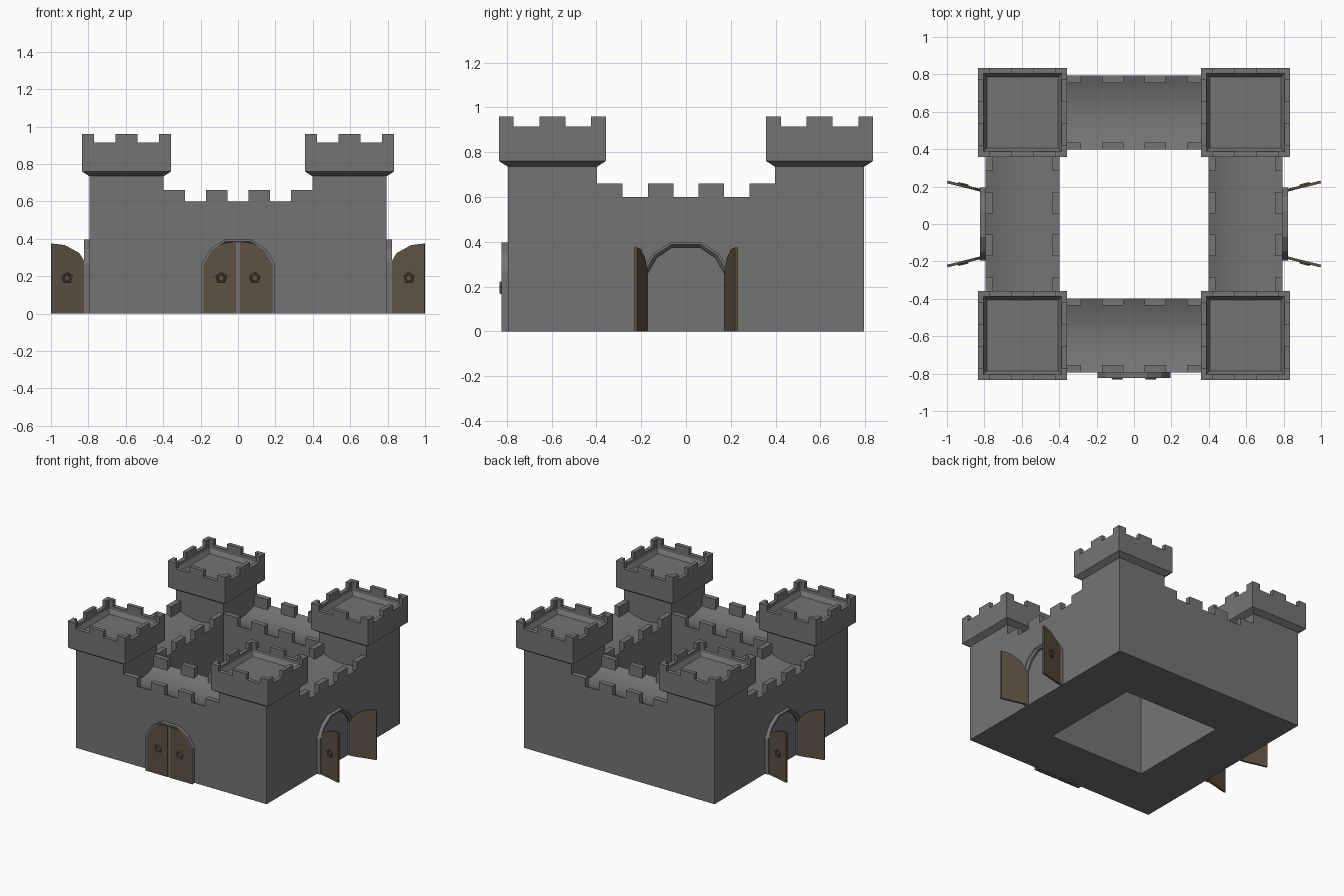
import bpy, bmesh
from math import radians, sin, cos, pi
from mathutils import Matrix, Vector

if "Cube" in bpy.data.objects:
    bpy.data.objects.remove(bpy.data.objects["Cube"])

OUT, INN, WALL_Z = 0.795, 0.397, 0.60


def material(name, *rgb):
    m = bpy.data.materials.new(name)
    m.diffuse_color = (*rgb, 1)
    m.use_nodes = True
    m.node_tree.nodes["Principled BSDF"].inputs["Base Color"].default_value = m.diffuse_color
    return m


wood = material("door_wood", 0.11, 0.085, 0.055)
stone = material("dark_stone", 0.175, 0.175, 0.175)


def finish(bm, name, mat=stone, smooth=False):
    bmesh.ops.recalc_face_normals(bm, faces=bm.faces)
    for f in bm.faces:
        f.smooth = smooth
    me = bpy.data.meshes.new(name)
    bm.to_mesh(me)
    bm.free()
    ob = bpy.data.objects.new(name, me)
    bpy.context.collection.objects.link(ob)
    me.materials.append(mat)
    return ob


def box(bm, x0, x1, y0, y1, z0, z1, m=Matrix()):
    t = Matrix.Translation(((x0 + x1) / 2, (y0 + y1) / 2, (z0 + z1) / 2))
    s = Matrix.Diagonal((abs(x1 - x0), abs(y1 - y0), z1 - z0, 1))
    bmesh.ops.create_cube(bm, size=1, matrix=m @ t @ s)


def skin(bm, rows, wrap=True):
    """Join successive point rows with quads; wrap closes each row."""
    vs = [[bm.verts.new(p) for p in r] for r in rows]
    for a, b in zip(vs, vs[1:]):
        n = len(a)
        for i in range(n if wrap else n - 1):
            j = (i + 1) % n
            bm.faces.new((a[i], a[j], b[j], b[i]))
    return vs


def square(h, z, c=(0, 0)):
    return [(c[0] + sx * h, c[1] + sy * h, z)
            for sx, sy in ((-1, -1), (1, -1), (1, 1), (-1, 1))]


def rot(k):
    return Matrix.Rotation(k * pi / 2, 4, 'Z')


# Curtain walls around an open courtyard, with smooth hollowed walkways
DIP, N = 0.05, 8
bm = bmesh.new()
skin(bm, [square(OUT, WALL_Z), square(OUT, 0), square(INN, 0), square(INN, WALL_Z)])
finish(bm, "curtain_walls")
bm = bmesh.new()
for k in range(4):
    arc = [(-OUT + (OUT - INN) * i / N, WALL_Z - DIP * (1 - (2 * i / N - 1) ** 2)) for i in range(N + 1)]
    rows = skin(bm, [[rot(k) @ Vector((x, y, z)) for y, z in arc] for x in (-INN, INN)], wrap=False)
    for r in rows:
        bm.faces.new([bm.verts.new(v.co) for v in r])
walk = finish(bm, "walkways", smooth=True)
# walkway faces must look upward
for p in walk.data.polygons:
    if p.normal.z < -0.1:
        p.flip()

# Wall merlons, outer and inner rows
bm = bmesh.new()
for k in range(4):
    for i in range(4):
        x = -0.3405 + i * 0.227
        for y in (-OUT, -INN - 0.04):
            box(bm, x - 0.057, x + 0.057, y, y + 0.04, WALL_Z - 0.02, 0.66, rot(k))
finish(bm, "wall_merlons")

# Corner towers with flared, crenellated tops
TC, H, T = 0.596, 0.238, 0.03
for sx, sy, name in ((-1, -1, "front_left"), (1, -1, "front_right"),
                     (-1, 1, "back_left"), (1, 1, "back_right")):
    bm = bmesh.new()
    c = (sx * TC, sy * TC)
    loops = [(0.199, WALL_Z), (0.199, 0.735), (H, 0.76), (H, 0.915),
             (H - T, 0.915), (H - T, 0.89), (0.19, 0.86)]
    rows = skin(bm, [square(h, z, c) for h, z in loops])
    bm.faces.new(rows[-1])
    for k in range(4):
        m = Matrix.Translation((*c, 0)) @ rot(k)
        box(bm, -0.058, 0.058, -H, -H + T, 0.915, 0.96, m)
        box(bm, -H, -H + 0.065, -H, -H + T, 0.915, 0.96, m)
        box(bm, -H, -H + T, -H + T, -H + 0.065, 0.915, 0.96, m)
    finish(bm, name + "_tower")

# Gates: arch outline, right half, mirrored to the left
HALF = [(0.195, 0), (0.195, 0.27), (0.148, 0.347), (0.07, 0.397)]
ARCH = HALF + [(-x, z) for x, z in reversed(HALF)]


def arch_frame(name, m):
    bm = bmesh.new()
    section = [(0, 0), (0, 0.029), (0.010, 0.029), (0.022, 0.014), (0.022, 0)]
    rows = []
    for x, z in ARCH:
        rows.append([m @ Vector((x * (1 - d / 0.195), -OUT - o, z * (1 - d / 0.397)))
                     for d, o in section])
    vs = skin(bm, rows, wrap=False)
    bm.faces.new(vs[0])
    bm.faces.new(vs[-1])
    finish(bm, name)


def door(name, m, w, h):
    # Leaf, hinged at local x = 0
    bm = bmesh.new()
    prof = [(0, 0), (w, 0), (w, h), (0.62 * w, h - 0.008), (0.2 * w, h - 0.05), (0, 0.265)]
    vs = skin(bm, [[m @ Vector((x, y, z)) for x, z in prof] for y in (0, -0.014)])
    for r in vs:
        bm.faces.new(r)
    finish(bm, name, wood)
    # Five-sided ring handle
    bm = bmesh.new()
    rows = []
    for r, y in ((0.032, -0.013), (0.028, -0.021), (0.021, -0.021), (0.017, -0.013), (0.032, -0.013)):
        rows.append([m @ Vector((0.55 * w + r * sin(2 * pi * i / 5), y, 0.192 + r * cos(2 * pi * i / 5)))
                     for i in range(5)])
    skin(bm, rows)
    bmesh.ops.remove_doubles(bm, verts=bm.verts, dist=1e-5)
    finish(bm, name + "_handle", wood)


for name, k, swing, w, h, hx, hy in (("front", 0, 0, 0.177, 0.385, 0.187, OUT + 0.015),
                                     ("right", 1, -104, 0.19, 0.375, 0.172, 0.8155),
                                     ("left", -1, -104, 0.19, 0.375, 0.172, 0.8155)):
    arch_frame(name + "_gate_frame", rot(k))
    hinge = Matrix.Translation((-hx, -hy, 0)) @ Matrix.Rotation(radians(swing), 4, 'Z')
    for side, s in (("a", 1), ("b", -1)):
        door(f"{name}_door_{side}", rot(k) @ Matrix.Diagonal((s, 1, 1, 1)) @ hinge, w, h)

# Centre post between the closed front doors
bm = bmesh.new()
box(bm, -0.010, 0.010, -OUT - 0.025, -OUT, 0, 0.385)
finish(bm, "front_gate_post")
